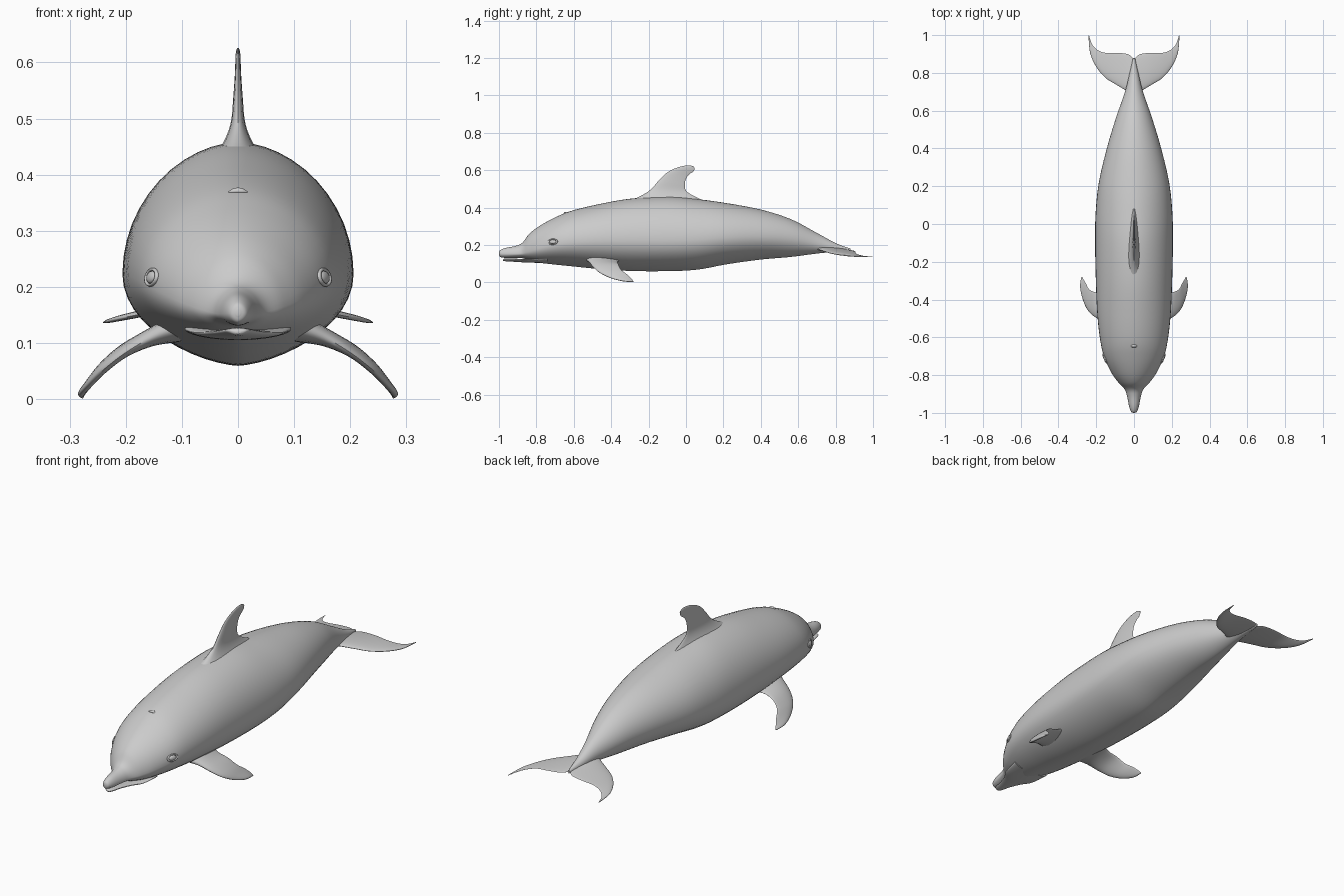
import bpy, bmesh, math
from mathutils import Vector

cube = bpy.data.objects.get("Cube")
if cube:
    bpy.data.objects.remove(cube)

grey = bpy.data.materials.new("soft_grey")
grey.use_nodes = True
COLOUR = (0.6, 0.6, 0.6, 1)
grey.diffuse_color = COLOUR
grey.node_tree.nodes["Principled BSDF"].inputs["Base Color"].default_value = COLOUR


def spline(stations, steps):
    """Catmull-Rom interpolation through tuples of any length."""
    pts = [stations[0]] + list(stations) + [stations[-1]]
    out = []
    for a, b, c, d in zip(pts, pts[1:], pts[2:], pts[3:]):
        for i in range(steps):
            t = i / steps
            out.append([q + t / 2 * (r - p + t * (2*p - 5*q + 4*r - s + t * (3*(q - r) + s - p)))
                        for p, q, r, s in zip(a, b, c, d)])
    return out + [list(stations[-1])]


def finish(bm, name):
    bmesh.ops.recalc_face_normals(bm, faces=bm.faces)
    mesh = bpy.data.meshes.new(name)
    bm.to_mesh(mesh)
    bm.free()
    obj = bpy.data.objects.new(name, mesh)
    bpy.context.collection.objects.link(obj)
    mesh.materials.append(grey)
    bpy.ops.object.select_all(action='DESELECT')
    obj.select_set(True)
    bpy.context.view_layer.objects.active = obj
    bpy.ops.object.shade_smooth_by_angle(angle=math.radians(50))
    return obj


def loft(name, rings):
    """Skin closed rings and cap both ends."""
    bm = bmesh.new()
    loops = [[bm.verts.new(p) for p in ring] for ring in rings]
    n = len(loops[0])
    for a, b in zip(loops, loops[1:]):
        for i in range(n):
            j = (i + 1) % n
            bm.faces.new((a[i], a[j], b[j], b[i]))
    bm.faces.new(loops[0])
    bm.faces.new(loops[-1])
    return finish(bm, name)


def body_ring(y, width, bottom, top, middle, n=48):
    """Egg-shaped cross-section, widest at height middle."""
    ring = []
    for i in range(n):
        a = 2 * math.pi * i / n
        c, s = math.cos(a), math.sin(a)
        power = 1.1 if s > 0 else 1.3
        x = math.copysign(abs(c) ** power, c) * width
        ring.append((x, y, middle + s * ((top - middle) if s > 0 else (middle - bottom))))
    return ring


def fin(name, sections, side=1, steps=6, n=12):
    """Foil-shaped fin from (leading edge, trailing edge, half thickness)."""
    flat = [(*le, *te, t) for le, te, t in sections]
    rows = spline(flat, steps)
    mids = [(Vector(r[:3]) + Vector(r[3:6])) / 2 for r in rows]
    rings = []
    for k, r in enumerate(rows):
        le, te = Vector(r[:3]), Vector(r[3:6])
        span = mids[min(k + 1, len(mids) - 1)] - mids[max(k - 1, 0)]
        normal = (te - le).cross(span).normalized()
        ring = []
        for i in range(2 * n):
            a = math.pi * i / n
            u = (1 - math.cos(a)) / 2
            thick = math.sin(a) * (1.25 - 0.75 * u) * r[6]
            p = le.lerp(te, u) + normal * thick
            ring.append((p.x * side, p.y, p.z))
        rings.append(ring)
    return loft(name, rings)


# Body: y, half width, bottom, top, height of widest point
body = [
    (-1.0, .004, .148, .160, .154), (-.993, .016, .136, .172, .153),
    (-.965, .026, .131, .184, .152), (-.91, .037, .131, .195, .152),
    (-.875, .050, .129, .212, .155), (-.84, .082, .118, .257, .165),
    (-.79, .118, .106, .297, .180), (-.71, .156, .096, .342, .200),
    (-.62, .178, .087, .380, .212), (-.48, .194, .073, .415, .220),
    (-.30, .202, .061, .447, .222), (-.10, .206, .060, .458, .222),
    (.06, .203, .068, .445, .228), (.22, .186, .097, .423, .240),
    (.40, .144, .122, .389, .245), (.56, .096, .136, .338, .235),
    (.70, .048, .154, .264, .205), (.80, .023, .163, .210, .184),
    (.88, .005, .165, .180, .172)]
loft("body", [body_ring(*s) for s in spline(body, 6)])

# Lower jaw, set just under the beak to leave the mouth line
jaw = [
    (-.978, .005, .116, .122, .120), (-.968, .019, .113, .127, .122),
    (-.92, .031, .110, .127, .121), (-.87, .050, .107, .125, .119),
    (-.82, .080, .105, .126, .119), (-.74, .095, .104, .140, .125)]
loft("lower_jaw", [body_ring(*s) for s in spline(jaw, 5)])

# Dorsal fin with a flared root
fin("dorsal_fin", [
    ((0, -.33, .425), (0, .16, .415), .055),
    ((0, -.25, .458), (0, .08, .444), .030),
    ((0, -.19, .495), (0, .005, .485), .014),
    ((0, -.145, .545), (0, -.006, .525), .009),
    ((0, -.10, .588), (0, .002, .558), .006),
    ((0, -.04, .616), (0, .018, .578), .005),
    ((0, .015, .626), (0, .038, .592), .004),
    ((0, .043, .618), (0, .046, .605), .002)])

for side, label in ((1, "left"), (-1, "right")):
    # Flippers, curving out, down and back
    fin(label + "_flipper", [
        ((.09, -.55, .135), (.09, -.33, .125), .030),
        ((.15, -.52, .112), (.15, -.365, .112), .018),
        ((.20, -.497, .083), (.20, -.362, .097), .012),
        ((.24, -.462, .052), (.236, -.347, .068), .010),
        ((.268, -.405, .024), (.256, -.312, .040), .008),
        ((.283, -.34, .007), (.270, -.289, .016), .006),
        ((.279, -.285, .002), (.275, -.280, .004), .002)], side)

    # Tail flukes
    fin(label + "_fluke", [
        ((0, .64, .190), (0, .872, .172), .014),
        ((.03, .695, .180), (.03, .898, .168), .011),
        ((.09, .735, .168), (.09, .906, .164), .009),
        ((.15, .773, .156), (.15, .906, .158), .007),
        ((.20, .832, .146), (.193, .921, .149), .006),
        ((.232, .905, .139), (.222, .952, .141), .004),
        ((.241, .995, .136), (.238, .998, .137), .001)], side)

    # Eyes: a small ball in a raised almond lid
    spot = Vector((side * .154, -.712, .217))
    for part in ("eye", "eyelid"):
        if part == "eye":
            bpy.ops.mesh.primitive_uv_sphere_add(segments=20, ring_count=12, radius=.015)
        else:
            bpy.ops.mesh.primitive_torus_add(major_radius=.019, minor_radius=.004,
                                             major_segments=28, minor_segments=8)
        obj = bpy.context.object
        obj.name = label + "_" + part
        obj.location = spot
        obj.rotation_euler = (0, side * math.radians(78), side * math.radians(-22))
        obj.scale = (.75, 1.25, .45 if part == "eye" else 1)
        obj.data.materials.append(grey)
        bpy.ops.object.shade_smooth()

# Blowhole: crescent rim on top of the head
rim = [(x, -.645 - 8 * x * x, .371 - 8 * x * x, t)
       for x, t in ((-.017, .001), (-.009, .005), (0, .006), (.009, .005), (.017, .001))]
rings = []
for x, y, z, r in spline(rim, 4):
    rings.append([(x, y + 1.4 * r * math.cos(a), z + r * math.sin(a))
                  for a in (math.pi * i / 5 for i in range(10))])
loft("blowhole", rings)
